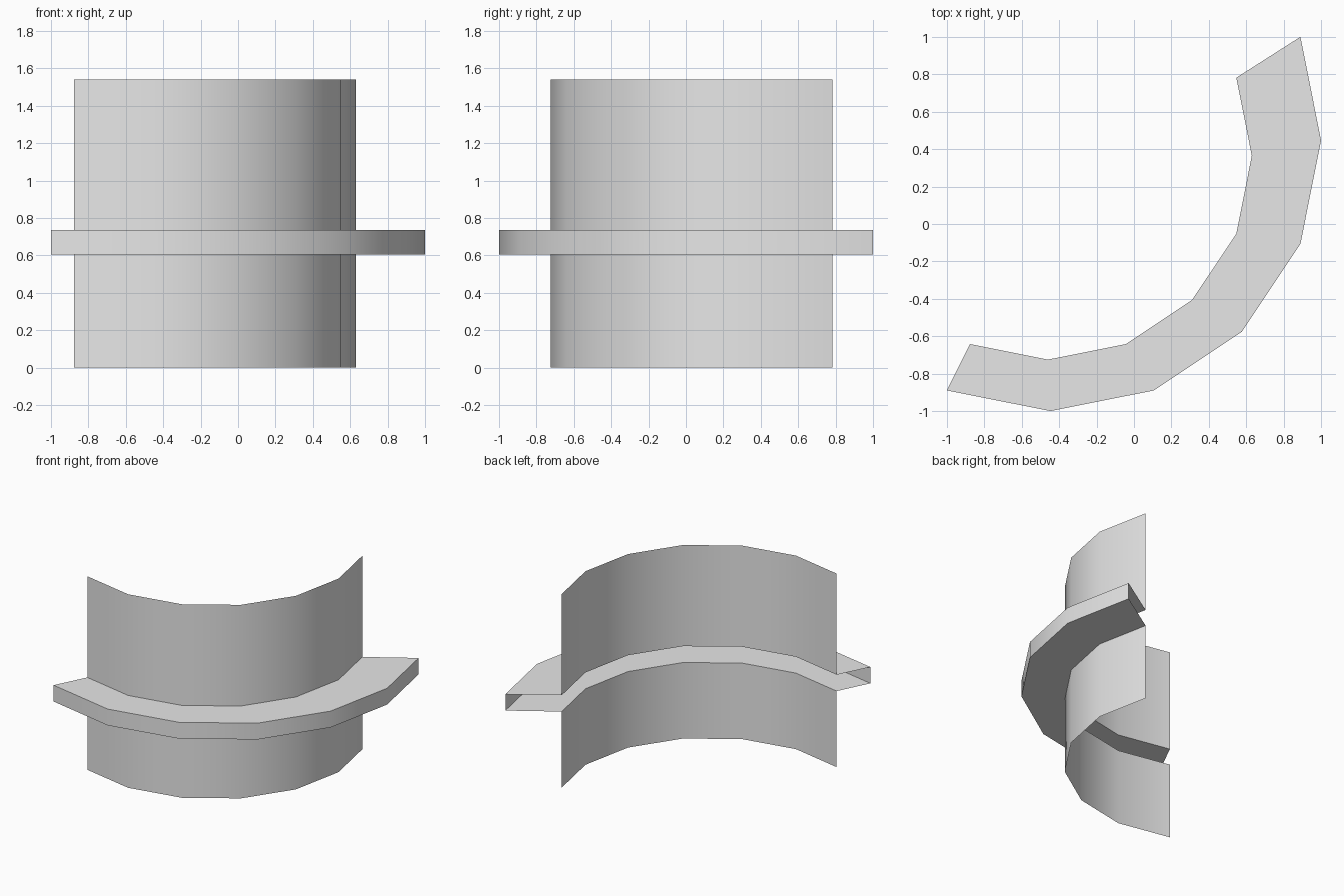
import bpy
import bmesh
from math import cos, sin, radians

cube = bpy.data.objects.get("Cube")
if cube:
    bpy.data.objects.remove(cube, do_unlink=True)

# Plain grey surface
grey = bpy.data.materials.new("light_grey")
grey.use_nodes = True
colour = (0.8, 0.8, 0.8, 1)
grey.diffuse_color = colour
grey.node_tree.nodes["Principled BSDF"].inputs["Base Color"].default_value = colour

# Arcs as centre x, centre y, radius
WALL = (-0.46, 0.365, 1.09)
RIM = (-0.447, 0.447, 1.447)
SEGMENTS = 6
START, STEP = -112.5, 22.5

# Cross-section from the foot of the wall, around the ledge, to the top
PROFILE = [(WALL, 0), (WALL, 0.605), (RIM, 0.605),
           (RIM, 0.735), (WALL, 0.735), (WALL, 1.54)]


def arc_point(arc, step, z):
    x, y, radius = arc
    a = radians(START + STEP * step)
    return (x + radius * cos(a), y + radius * sin(a), z)


# Open sheet swept around the arc
bm = bmesh.new()
rows = [[bm.verts.new(arc_point(arc, i, z)) for i in range(SEGMENTS + 1)]
        for arc, z in PROFILE]
for low, high in zip(rows, rows[1:]):
    for i in range(SEGMENTS):
        bm.faces.new((low[i], low[i + 1], high[i + 1], high[i]))

mesh = bpy.data.meshes.new("curved_wall_with_ledge")
bm.to_mesh(mesh)
bm.free()
mesh.materials.append(grey)
wall = bpy.data.objects.new("curved_wall_with_ledge", mesh)
bpy.context.collection.objects.link(wall)

# Smooth around the curve, sharp at the ledge corners
bpy.ops.object.select_all(action="DESELECT")
wall.select_set(True)
bpy.context.view_layer.objects.active = wall
bpy.ops.object.shade_smooth_by_angle(angle=radians(30))
